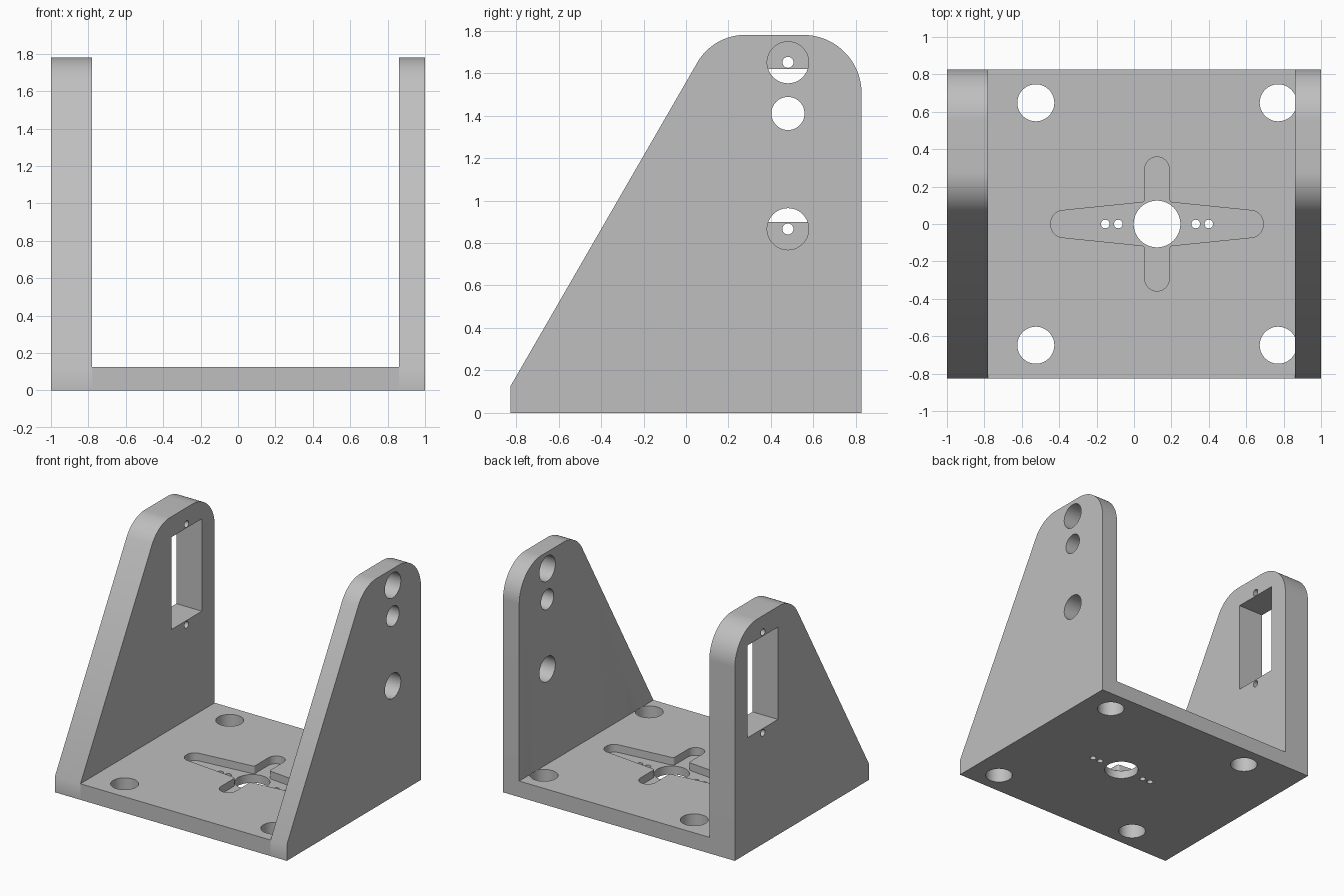
import bpy
import bmesh
import math
from mathutils import Vector

cube = bpy.data.objects.get("Cube")
if cube:
    bpy.data.objects.remove(cube, do_unlink=True)

# Single grey material
grey = bpy.data.materials.new("plain grey")
grey.use_nodes = True
colour = (0.52, 0.52, 0.52, 1)
grey.diffuse_color = colour
grey.node_tree.nodes["Principled BSDF"].inputs["Base Color"].default_value = colour


def rounded(corners, steps=12):
    """Turn (u, v, radius) corners into an outline with filleted corners."""
    outline = []
    for i, (u, v, r) in enumerate(corners):
        p = Vector((u, v))
        if r == 0:
            outline.append(p)
            continue
        a = (Vector(corners[i - 1][:2]) - p).normalized()
        b = (Vector(corners[(i + 1) % len(corners)][:2]) - p).normalized()
        half = a.angle(b) / 2
        centre = p + (a + b).normalized() * r / math.sin(half)
        start = p + a * r / math.tan(half) - centre
        turn = start.angle_signed(p + b * r / math.tan(half) - centre)
        for s in range(steps + 1):
            t = -turn * s / steps
            c, n = math.cos(t), math.sin(t)
            outline.append(centre + Vector((start.x * c - start.y * n,
                                            start.x * n + start.y * c)))
    return outline


def circle(u, v, r, n=48):
    return [Vector((u + r * math.cos(math.tau * i / n),
                    v + r * math.sin(math.tau * i / n))) for i in range(n)]


def prism(name, outline, low, high, axis):
    """Extrude an outline along z (outline in x, y) or x (outline in y, z)."""
    def place(p, d):
        return (p.x, p.y, d) if axis == "z" else (d, p.x, p.y)
    bm = bmesh.new()
    face = bm.faces.new([bm.verts.new(place(p, low)) for p in outline])
    grown = bmesh.ops.extrude_face_region(bm, geom=[face])
    moved = [g for g in grown["geom"] if isinstance(g, bmesh.types.BMVert)]
    shift = Vector((0, 0, high - low)) if axis == "z" else Vector((high - low, 0, 0))
    bmesh.ops.translate(bm, verts=moved, vec=shift)
    bmesh.ops.recalc_face_normals(bm, faces=bm.faces)
    mesh = bpy.data.meshes.new(name)
    bm.to_mesh(mesh)
    bm.free()
    mesh.materials.append(grey)
    obj = bpy.data.objects.new(name, mesh)
    bpy.context.collection.objects.link(obj)
    return obj


def cut(part, outline, low, high, axis):
    """Subtract a prism from a part and drop the cutter."""
    cutter = prism("cutter", outline, low, high, axis)
    cutter.hide_render = True
    mod = part.modifiers.new("cut", "BOOLEAN")
    mod.operation = "DIFFERENCE"
    mod.solver = "EXACT"
    mod.object = cutter
    bpy.context.view_layer.update()
    graph = bpy.context.evaluated_depsgraph_get()
    result = bpy.data.meshes.new_from_object(part.evaluated_get(graph))
    part.modifiers.clear()
    part.data = result
    bpy.data.objects.remove(cutter, do_unlink=True)


WIDE_IN, THIN_IN = -0.78, 0.86
DEPTH, FLOOR, TOP = 0.827, 0.125, 1.78
MID = 0.123          # x centre of the base pattern
HOLE_Y = 0.48        # y centre of the wall openings

# Base plate
base = prism("base_plate", rounded([(WIDE_IN, -DEPTH, 0), (THIN_IN, -DEPTH, 0),
                                    (THIN_IN, DEPTH, 0), (WIDE_IN, DEPTH, 0)]),
             0, FLOOR, "z")

# Side walls with sloping front and rounded top
slope_top = -DEPTH + (TOP - FLOOR) / math.tan(math.radians(60))
profile = rounded([(-DEPTH, 0, 0), (DEPTH, 0, 0), (DEPTH, TOP, 0.275),
                   (slope_top, TOP, 0.26), (-DEPTH, FLOOR, 0)], 20)
right_wall = prism("right_wall", profile, -1, WIDE_IN, "x")
left_wall = prism("left_wall", profile, THIN_IN, 1, "x")

# Cross-shaped recess in the base
quarter = [(0.567, 0.066, 0.066), (0.065, 0.117, 0.02), (0.065, 0.358, 0.064)]
half = quarter + [(-u, v, r) for u, v, r in reversed(quarter)]
cross = half + [(u, -v, r) for u, v, r in reversed(half)]
cut(base, rounded([(MID + u, v, r) for u, v, r in cross]), FLOOR - 0.06, 0.3, "z")

# Centre hole and small screw holes
cut(base, circle(MID, 0, 0.125), -0.1, 0.3, "z")
for offset in (0.207, 0.277):
    for side in (-1, 1):
        cut(base, circle(MID + side * offset, 0, 0.023, 24), -0.1, 0.3, "z")

# Corner mounting holes, which just reach under the thin wall
for y in (-0.648, 0.648):
    for side in (-1, 1):
        cut(base, circle(MID + side * 0.648, y, 0.099), -0.1, 0.3, "z")
    cut(left_wall, circle(MID + 0.648, y, 0.099), -0.1, FLOOR, "z")

# Round openings in the thin wall
for z, r in ((1.65, 0.098), (1.41, 0.078), (0.866, 0.098)):
    cut(left_wall, circle(HOLE_Y, z, r), 0.5, 1.2, "x")

# Rectangular window and its screw holes in the thick wall
window = [Vector(p) for p in ((0.295, 0.9), (0.668, 0.9), (0.668, 1.62), (0.295, 1.62))]
cut(right_wall, window, -1.2, -0.5, "x")
for z in (1.651, 0.866):
    cut(right_wall, circle(HOLE_Y, z, 0.026, 24), -1.2, -0.5, "x")

# Smooth the curved faces, keep edges sharp
bpy.ops.object.select_all(action="DESELECT")
for part in (base, right_wall, left_wall):
    part.select_set(True)
bpy.context.view_layer.objects.active = base
bpy.ops.object.shade_smooth_by_angle(angle=math.radians(30))
